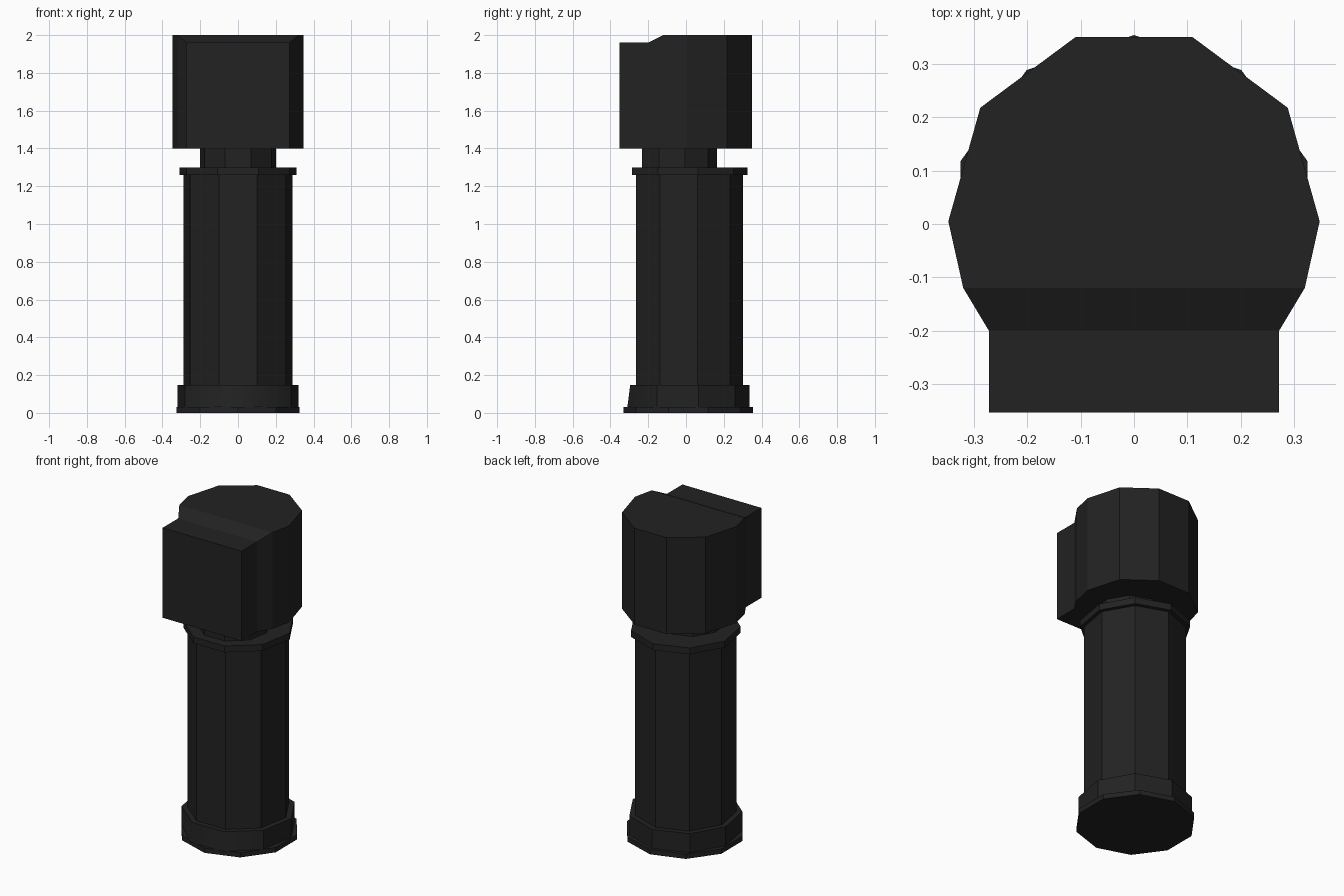
import bpy, bmesh, math

cube = bpy.data.objects.get("Cube")
if cube:
    bpy.data.objects.remove(cube, do_unlink=True)

black = bpy.data.materials.new("matte_black")
black.use_nodes = True
colour = (0.016, 0.016, 0.016, 1)
black.diffuse_color = colour
black.node_tree.nodes["Principled BSDF"].inputs["Base Color"].default_value = colour


def prism(name, outline, z0, z1, edit=None):
    """Extrude a counter-clockwise outline from z0 to z1."""
    bm = bmesh.new()
    low = [bm.verts.new((x, y, z0)) for x, y in outline]
    high = [bm.verts.new((x, y, z1)) for x, y in outline]
    n = len(outline)
    bm.faces.new(low[::-1])
    bm.faces.new(high)
    for i in range(n):
        j = (i + 1) % n
        bm.faces.new((low[i], low[j], high[j], high[i]))
    if edit:
        edit(bm, low, high)
    bmesh.ops.recalc_face_normals(bm, faces=bm.faces)
    mesh = bpy.data.meshes.new(name)
    bm.to_mesh(mesh)
    bm.free()
    mesh.materials.append(black)
    ob = bpy.data.objects.new(name, mesh)
    bpy.context.collection.objects.link(ob)
    return ob


def ring(sides, radius, cy):
    """Regular outline with one corner at the back."""
    angles = [math.pi / 2 + math.tau * i / sides for i in range(sides)]
    return [(radius * math.cos(a), cy + radius * math.sin(a)) for a in angles]


def flare_front(bm, low, high):
    # Lower front of the base leans forward and is softly shaded
    for v in low:
        if v.co.y < -0.2:
            v.co.y -= 0.015
    for f in bm.faces:
        f.normal_update()
        f.smooth = abs(f.normal.z) < 0.5 and f.normal.y < -0.3


def slope_front(bm, low, high):
    # Crease the roof between its side corners, then drop the front edge
    left = next(v for v in high if abs(v.co.y + 0.12) < 0.01 and v.co.x > 0)
    right = next(v for v in high if abs(v.co.y + 0.12) < 0.01 and v.co.x < 0)
    bmesh.ops.connect_verts(bm, verts=[left, right])
    for v in high:
        if v.co.y < -0.15:
            v.co.z = 1.96


# Base and post
prism("base_plate", ring(10, 0.342, 0.012), 0, 0.03)
prism("base_collar", ring(9, 0.325, 0.01), 0.03, 0.148, flare_front)
prism("post", ring(9, 0.292, 0.009), 0.148, 1.26)
prism("post_cap", ring(9, 0.315, 0.01), 1.26, 1.30)
prism("neck", ring(9, 0.204, -0.04), 1.30, 1.40)

# Head with sloped front roof
half = [(0.272, -0.2), (0.32, -0.12), (0.348, 0.005), (0.288, 0.218), (0.11, 0.35)]
prism("head", half + [(-x, y) for x, y in reversed(half)], 1.40, 2.0, slope_front)

# Square housing on the front of the head
prism("front_housing", [(-0.272, -0.353), (0.272, -0.353), (0.272, -0.195), (-0.272, -0.195)],
      1.40, 1.96)
